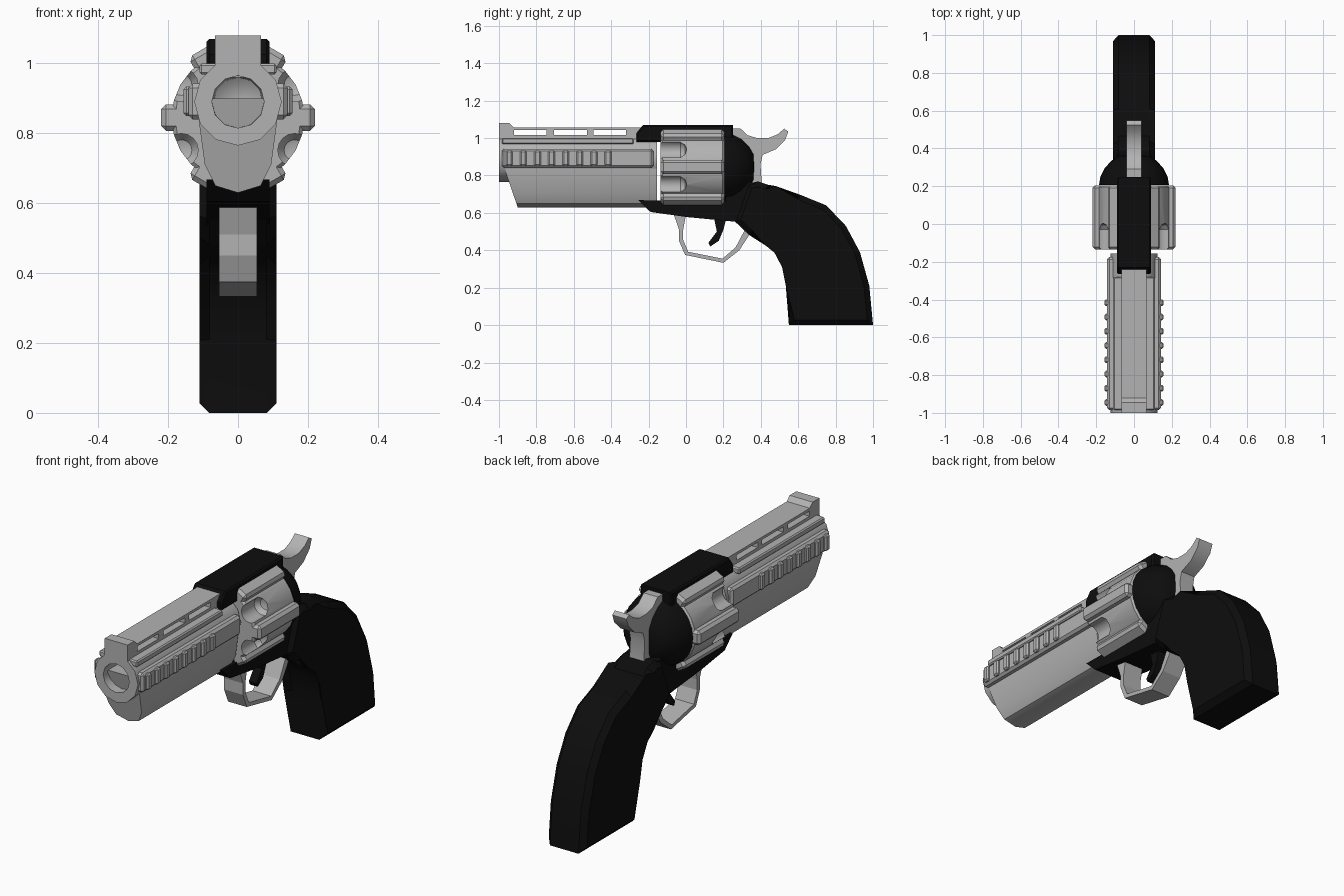
import bpy, bmesh, math
from mathutils import Matrix, Vector

cube = bpy.data.objects.get("Cube")
if cube:
    bpy.data.objects.remove(cube, do_unlink=True)


def material(name, value, rough):
    m = bpy.data.materials.new(name)
    m.use_nodes = True
    colour = (value, value, value, 1)
    m.diffuse_color = colour
    bsdf = m.node_tree.nodes["Principled BSDF"]
    bsdf.inputs["Base Color"].default_value = colour
    bsdf.inputs["Roughness"].default_value = rough
    return m


STEEL = material("light steel", 0.45, 0.5)
BLACK = material("matte black", 0.004, 0.6)
BORE_Z, DRUM_Z = 0.89, 0.845


def finish(name, bm, mat, smooth=None):
    bmesh.ops.recalc_face_normals(bm, faces=bm.faces)
    mesh = bpy.data.meshes.new(name)
    bm.to_mesh(mesh)
    bm.free()
    ob = bpy.data.objects.new(name, mesh)
    bpy.context.collection.objects.link(ob)
    mesh.materials.append(mat)
    if smooth:
        shade(ob, smooth)
    return ob


def shade(ob, degrees):
    bpy.ops.object.select_all(action='DESELECT')
    ob.select_set(True)
    bpy.context.view_layer.objects.active = ob
    bpy.ops.object.shade_smooth_by_angle(angle=math.radians(degrees))


def side_plate(name, outline, half, mat, chamfer=0, smooth=None):
    """Side outline of (y, z) points, extruded across x."""
    bm = bmesh.new()
    left, right = [[bm.verts.new((x, y, z)) for y, z in outline] for x in (half, -half)]
    caps = [bm.faces.new(left), bm.faces.new(right)]
    n = len(outline)
    for i in range(n):
        j = (i + 1) % n
        bm.faces.new((left[i], left[j], right[j], right[i]))
    if chamfer:
        rim = list({e for f in caps for e in f.edges})
        bmesh.ops.bevel(bm, geom=rim, offset=chamfer, segments=1, affect='EDGES')
    return finish(name, bm, mat, smooth)


def add_box(bm, x, y, z, chamfer=0, turn=None):
    """Box from (low, high) ranges, optionally chamfered and transformed."""
    mid = Vector([(a + b) / 2 for a, b in (x, y, z)])
    size = [b - a for a, b in (x, y, z)]
    part = bmesh.new()
    bmesh.ops.create_cube(part, size=1,
                          matrix=Matrix.Translation(mid) @ Matrix.Diagonal((*size, 1)))
    if chamfer:
        bmesh.ops.bevel(part, geom=part.edges[:], offset=chamfer, segments=1, affect='EDGES')
    if turn:
        part.transform(turn)
    temp = bpy.data.meshes.new("temp")
    part.to_mesh(temp)
    part.free()
    bm.from_mesh(temp)
    bpy.data.meshes.remove(temp)


def add_lathe(bm, profile, sides, x=0, z=0):
    """Spin (radius, y) points about an axis parallel to y."""
    rings = []
    for r, y in profile:
        if r == 0:
            rings.append([bm.verts.new((x, y, z))] * sides)
        else:
            rings.append([bm.verts.new((x + r * math.cos(a), y, z + r * math.sin(a)))
                          for a in (math.tau * i / sides for i in range(sides))])
    for a, b in zip(rings, rings[1:]):
        for i in range(sides):
            j = (i + 1) % sides
            bm.faces.new(list(dict.fromkeys((a[i], a[j], b[j], b[i]))))


# Barrel tube with hollow bore
bm = bmesh.new()
add_lathe(bm, [(0, -0.155), (0.125, -0.155), (0.125, -1), (0.075, -1),
               (0.07, -0.6), (0, -0.55)], 12, z=BORE_Z)
finish("barrel", bm, STEEL, 35)

# Underlug with a raked front end
section = [(0.115, 0.9), (0.11, 0.82), (0.095, 0.71), (0.065, 0.65), (0, 0.63)]
section += [(-x, z) for x, z in reversed(section[:-1])]
bm = bmesh.new()
front = [bm.verts.new((x, -0.9 - 0.065 * min(1, (z - 0.63) / 0.19), z)) for x, z in section]
back = [bm.verts.new((x, -0.155, z)) for x, z in section]
bm.faces.new(front)
bm.faces.new(back)
for i in range(len(section)):
    j = (i + 1) % len(section)
    bm.faces.new((front[i], front[j], back[j], back[i]))
finish("barrel_underlug", bm, STEEL, 40)

# Ventilated top rib: two bars joined by posts
bm = bmesh.new()
add_box(bm, (-0.066, 0.066), (-0.99, -0.2), (0.96, 1.016))
add_box(bm, (-0.066, 0.066), (-0.99, -0.2), (1.043, 1.057))
for y0, y1 in ((-0.99, -0.925), (-0.745, -0.705), (-0.53, -0.495), (-0.32, -0.2)):
    add_box(bm, (-0.066, 0.066), (y0, y1), (1.016, 1.043))
finish("top_rib", bm, STEEL)
side_plate("front_sight", [(-1, 0.99), (-1, 1.08), (-0.945, 1.08), (-0.92, 1.055), (-0.92, 0.99)],
           0.066, STEEL)

# Side rails, panels and grip teeth on both sides of the barrel
rails, panels, teeth = bmesh.new(), bmesh.new(), bmesh.new()
for s in (-1, 1):
    mirror = Matrix.Diagonal((s, 1, 1, 1))
    add_box(rails, (0.05, 0.11), (-0.985, -0.28), (0.968, 1.0), 0.006, mirror)
    add_box(panels, (0.09, 0.142), (-0.985, -0.175), (0.84, 0.942), 0.012, mirror)
    for i in range(8):
        y = -0.945 + i * 0.0755
        add_box(teeth, (0.12, 0.156), (y - 0.018, y + 0.018), (0.85, 0.934), 0.008, mirror)
finish("side_rails", rails, STEEL)
finish("side_panels", panels, STEEL)
finish("panel_teeth", teeth, STEEL)

# Rotating drum with flutes cut from its front
bm = bmesh.new()
add_lathe(bm, [(0, -0.135), (0.18, -0.135), (0.19, -0.125), (0.19, 0.195),
               (0.18, 0.205), (0, 0.205)], 24, z=DRUM_Z)
drum = finish("drum", bm, STEEL)
bm = bmesh.new()
for i in range(6):
    a = math.radians(30 + 60 * i)
    add_lathe(bm, [(0, -0.2), (0.048, -0.2), (0.048, -0.03), (0.03, -0.005), (0, 0.005)], 16,
              0.187 * math.cos(a), DRUM_Z + 0.187 * math.sin(a))
cutter = finish("flute_cutter", bm, STEEL)
cutter.hide_render = True
cut = drum.modifiers.new("flutes", 'BOOLEAN')
cut.operation, cut.object, cut.solver = 'DIFFERENCE', cutter, 'EXACT'
bpy.context.view_layer.objects.active = drum
bpy.ops.object.modifier_apply(modifier=cut.name)
bpy.data.objects.remove(cutter, do_unlink=True)
shade(drum, 30)

# Raised ridges around the drum
bm = bmesh.new()
for i in range(6):
    turn = Matrix.Translation((0, 0, DRUM_Z)) @ Matrix.Rotation(math.radians(60 * i), 4, 'Y')
    add_box(bm, (0.15, 0.22), (-0.135, 0.205), (-0.038, 0.038), 0.014, turn)
finish("drum_ridges", bm, STEEL)

# Frame: top strap, lower bridge and domed rear shield
side_plate("top_strap", [(-0.265, 0.98), (-0.265, 1.025), (-0.23, 1.07), (0.25, 1.07),
                         (0.25, 0.98)], 0.09, BLACK, 0.008)
side_plate("lower_frame", [(-0.255, 0.668), (-0.19, 0.605), (0, 0.578), (0.26, 0.553),
                           (0.36, 0.5), (0.44, 0.6), (0.4, 0.75), (0.21, 0.8),
                           (0.21, 0.66)], 0.09, BLACK)
bm = bmesh.new()
add_lathe(bm, [(0, 0.207), (0.185, 0.207), (0.178, 0.25), (0.155, 0.295), (0.12, 0.335),
               (0.08, 0.36), (0, 0.366)], 24, z=DRUM_Z)
finish("rear_shield", bm, BLACK, 35)

# Curved grip
side_plate("grip", [(0.26, 0.555), (0.34, 0.48), (0.44, 0.45), (0.495, 0.405), (0.54, 0.32),
                    (0.562, 0.21), (0.55, 0), (1, 0), (0.98, 0.21), (0.93, 0.39),
                    (0.855, 0.53), (0.75, 0.64), (0.61, 0.697), (0.465, 0.717),
                    (0.44, 0.75), (0.385, 0.768), (0.33, 0.755)], 0.11, BLACK, 0.028, 25)

# Trigger guard: a band between an outer and an inner path
outer = [(-0.065, 0.59), (-0.037, 0.51), (-0.037, 0.45), (-0.005, 0.375), (0.2, 0.333),
         (0.285, 0.4), (0.35, 0.5)]
inner = [(0.32, 0.52), (0.265, 0.415), (0.195, 0.355), (0.012, 0.392), (-0.015, 0.455),
         (-0.015, 0.51), (0.0, 0.59)]
side_plate("trigger_guard", outer + inner, 0.054, STEEL)

# Trigger
side_plate("trigger", [(0.15, 0.57), (0.165, 0.5), (0.12, 0.44), (0.13, 0.42), (0.175, 0.45),
                       (0.2, 0.51), (0.215, 0.57)], 0.022, BLACK)

# Hammer with a curved thumb spur
side_plate("hammer", [(0.25, 1.052), (0.29, 1.052), (0.33, 1.015), (0.38, 1.0), (0.44, 1.0),
                      (0.49, 1.02), (0.525, 1.05), (0.547, 1.035), (0.53, 0.99),
                      (0.48, 0.94), (0.41, 0.91), (0.398, 0.86), (0.405, 0.76),
                      (0.3, 0.74), (0.25, 0.9)], 0.041, STEEL, 0, 30)
